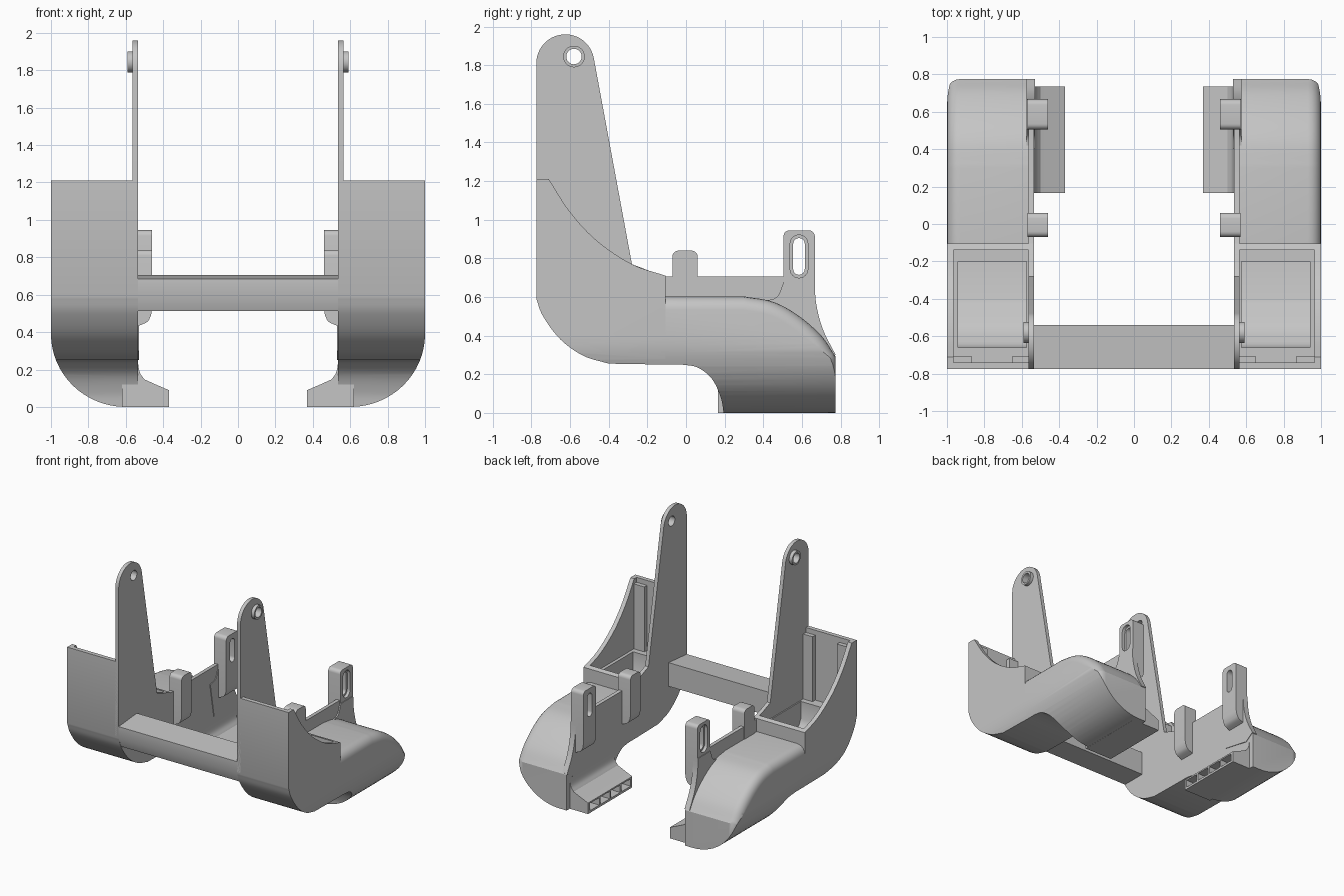
import bpy, bmesh, math
from mathutils import Vector

old = bpy.data.objects.get("Cube")
if old:
    bpy.data.objects.remove(old)

grey = bpy.data.materials.new("light grey plastic")
grey.use_nodes = True
COLOR = (0.56, 0.56, 0.56, 1)
grey.diffuse_color = COLOR
grey.node_tree.nodes["Principled BSDF"].inputs["Base Color"].default_value = COLOR
parts = []


def smooth(pts, n=6):
    """Catmull-Rom curve through a few points."""
    p = [Vector(q) for q in pts]
    p = [2 * p[0] - p[1]] + p + [2 * p[-1] - p[-2]]
    out = []
    for a, b, c, d in zip(p, p[1:], p[2:], p[3:]):
        for i in range(n):
            t = i / n
            out.append(tuple(0.5 * (2 * b + (c - a) * t + (2 * a - 5 * b + 4 * c - d) * t ** 2
                                    + (3 * b - a - 3 * c + d) * t ** 3)))
    return out + [tuple(p[-2])]


def arc(u, v, ru, rv, start, end, n=16):
    return [(u + ru * math.cos(math.radians(start + (end - start) * i / n)),
             v + rv * math.sin(math.radians(start + (end - start) * i / n))) for i in range(n + 1)]


def prism(name, pts, lo, hi, axis="x", bevel=None, width=0.03, segs=5):
    """Extrude a (y, z) outline along x, or an (x, z) outline along y."""
    place = (lambda u, v, w: (w, u, v)) if axis == "x" else (lambda u, v, w: (u, w, v))
    bm = bmesh.new()
    face = bm.faces.new([bm.verts.new(place(u, v, lo)) for u, v in pts])
    ext = bmesh.ops.extrude_face_region(bm, geom=[face])
    moved = [g for g in ext["geom"] if isinstance(g, bmesh.types.BMVert)]
    bmesh.ops.translate(bm, verts=moved, vec=place(0, 0, hi - lo))
    bmesh.ops.recalc_face_normals(bm, faces=bm.faces)
    if bevel:
        edges = [e for e in bm.edges if bevel(e.verts[0].co, e.verts[1].co)]
        bmesh.ops.bevel(bm, geom=edges, offset=width, segments=segs, profile=0.5, affect="EDGES")
    mesh = bpy.data.meshes.new(name)
    bm.to_mesh(mesh)
    bm.free()
    ob = bpy.data.objects.new(name, mesh)
    bpy.context.collection.objects.link(ob)
    return ob


def box(name, x0, x1, y0, y1, z0, z1):
    return prism(name, [(y0, z0), (y1, z0), (y1, z1), (y0, z1)], x0, x1)


def finish(ob, cuts=(), keep=None, mirror=True):
    """Apply the cutters and the mirror, then give the part its material."""
    for tool, op in [(c, "DIFFERENCE") for c in cuts] + ([(keep, "INTERSECT")] if keep else []):
        m = ob.modifiers.new("cut", "BOOLEAN")
        m.object, m.operation, m.solver = tool, op, "EXACT"
        tool.hide_render = True
        tool.hide_set(True)
    if mirror:
        ob.modifiers.new("mirror", "MIRROR").use_mirror_merge = False
    bpy.context.view_layer.update()
    mesh = bpy.data.meshes.new_from_object(ob.evaluated_get(bpy.context.evaluated_depsgraph_get()))
    ob.modifiers.clear()
    ob.data = mesh
    mesh.materials.clear()
    mesh.materials.append(grey)
    parts.append(ob)


# Shared cutters: rounded outer envelope and the inner air channel
envelope = prism("envelope_helper", [(0.535, 1.4), (0.535, 0)] + arc(0.6, 0.39, 0.4, 0.39, -90, 0)
                 + [(1, 1.4)], -1, 1, "y")
channel = prism("channel_helper", [(-0.66, 0.8), (-0.66, 0.5)]
                + smooth([(-0.64, 0.46), (-0.55, 0.37), (-0.4, 0.31)])
                + [(0.05, 0.3), (0.15, 0.25), (0.3, 0.3), (0.3, 0.54), (-0.2, 0.54), (-0.2, 0.8)],
                0.575, 0.94)

# Fan scoops with a pocket and a frame around the air opening
belly = smooth([(-0.775, 0.59), (-0.74, 0.5), (-0.65, 0.38), (-0.53, 0.295), (-0.4, 0.255)])
rim = smooth([(-0.105, 0.71), (-0.28, 0.77), (-0.46, 0.89), (-0.6, 1.04), (-0.71, 1.21)])
scoop = prism("fan_scoop", belly + [(-0.105, 0.25)] + rim + [(-0.775, 1.21)], 0.5, 1.05)
pocket = box("pocket_helper", 0.565, 0.965, -0.74, -0.14, 0.64, 1.5)
finish(scoop, [pocket, channel], envelope)

# Thick guide pads inside the front wall of each scoop
for name, x0, x1 in (("inner_guide_pad", 0.56, 0.65), ("outer_guide_pad", 0.87, 0.97)):
    finish(box(name, x0, x1, -0.745, -0.705, 0.63, 1.17))

# Rear ducts that sweep back and down
under = smooth([(-0.02, 0.25), (0.06, 0.235), (0.135, 0.175), (0.18, 0.08), (0.195, 0)])
crown = smooth([(0.775, 0.29), (0.7, 0.4), (0.58, 0.505), (0.45, 0.575), (0.3, 0.603)])
duct = prism("rear_duct", [(-0.105, 0.25)] + under + [(0.775, 0)] + crown + [(-0.105, 0.603)],
             0.5, 1,
             bevel=lambda a, b: min(a.x, b.x) > 0.99 and (min(a.z, b.z) > 0.28 and max(a.y, b.y) > 0
                                                          or min(a.y, b.y) > 0.77), width=0.07)
finish(duct, [channel], envelope)

# Inward nozzles with four outlet cells each
nozzle = prism("outlet_nozzle", [(0.62, 0), (0.37, 0), (0.37, 0.09), (0.44, 0.12)]
               + smooth([(0.5, 0.147), (0.525, 0.185), (0.537, 0.25)]) + [(0.62, 0.25)],
               0.165, 0.735, "y")
cells = [box("cell_helper", 0.3, 0.55, 0.185 + 0.135 * i, 0.305 + 0.135 * i, 0.018, 0.078)
         for i in range(4)]
finish(nozzle, cells)

# Tall mounting arms, with a low wall running back along the duct
arm = prism("mounting_arm", [(-0.775, 0.6), (0.52, 0.56), (0.52, 0.705), (-0.11, 0.705), (-0.28, 0.77)]
            + arc(-0.625, 1.81, 0.15, 0.15, 10, 180, 24), 0.535, 0.565)
hole = prism("hole_helper", arc(-0.58, 1.845, 0.04, 0.04, 0, 348.75, 31), 0.4, 0.7)
finish(arm, [hole])
boss = prism("arm_boss", arc(-0.58, 1.845, 0.056, 0.056, 0, 348.75, 31), 0.56, 0.592)
finish(boss, [hole])


# Bracket tabs on the inner side, rounded on top
def tab(name, y0, y1, top, cuts=()):
    ob = prism(name, [(0.46, 0.52)] + smooth([(0.465, 0.49), (0.485, 0.455), (0.54, 0.43)], 4)
               + [(0.57, 0.45), (0.57, top), (0.46, top)], y0, y1, "y",
               bevel=lambda a, b: min(a.z, b.z) > top - 0.01 and abs(a.y - b.y) < 0.01)
    finish(ob, cuts)


def slot(r, x0, x1):
    return prism("slot_helper", arc(0.585, 0.875, r, r, 0, 180, 12)
                 + arc(0.585, 0.745, r, r, 180, 360, 12), x0, x1)


tab("front_tab", -0.07, 0.06, 0.84)
tab("slotted_rear_tab", 0.505, 0.667, 0.945, [slot(0.03, 0.4, 0.7), slot(0.046, 0.545, 0.7)])

# Flared foot that blends each rear tab into its duct
foot = smooth([(0.665, 0.68), (0.675, 0.56), (0.71, 0.43), (0.775, 0.3)])
heel = smooth([(0.4, 0.58), (0.47, 0.6), (0.507, 0.68)])
finish(prism("tab_foot", heel + foot + [(0.7, 0.25), (0.45, 0.3)], 0.53, 0.575))

# Cross bar joining both sides
bar = [(-0.775, 0.59), (-0.745, 0.512), (-0.54, 0.512), (-0.54, 0.705), (-0.775, 0.685)]
finish(prism("cross_bar", bar, -0.54, 0.54), mirror=False)

# Remove helpers and smooth the curved faces
for ob in [o for o in bpy.data.objects if "_helper" in o.name]:
    bpy.data.objects.remove(ob)
bpy.ops.object.select_all(action="DESELECT")
for ob in parts:
    ob.select_set(True)
bpy.context.view_layer.objects.active = parts[0]
bpy.ops.object.shade_smooth_by_angle(angle=math.radians(30))
